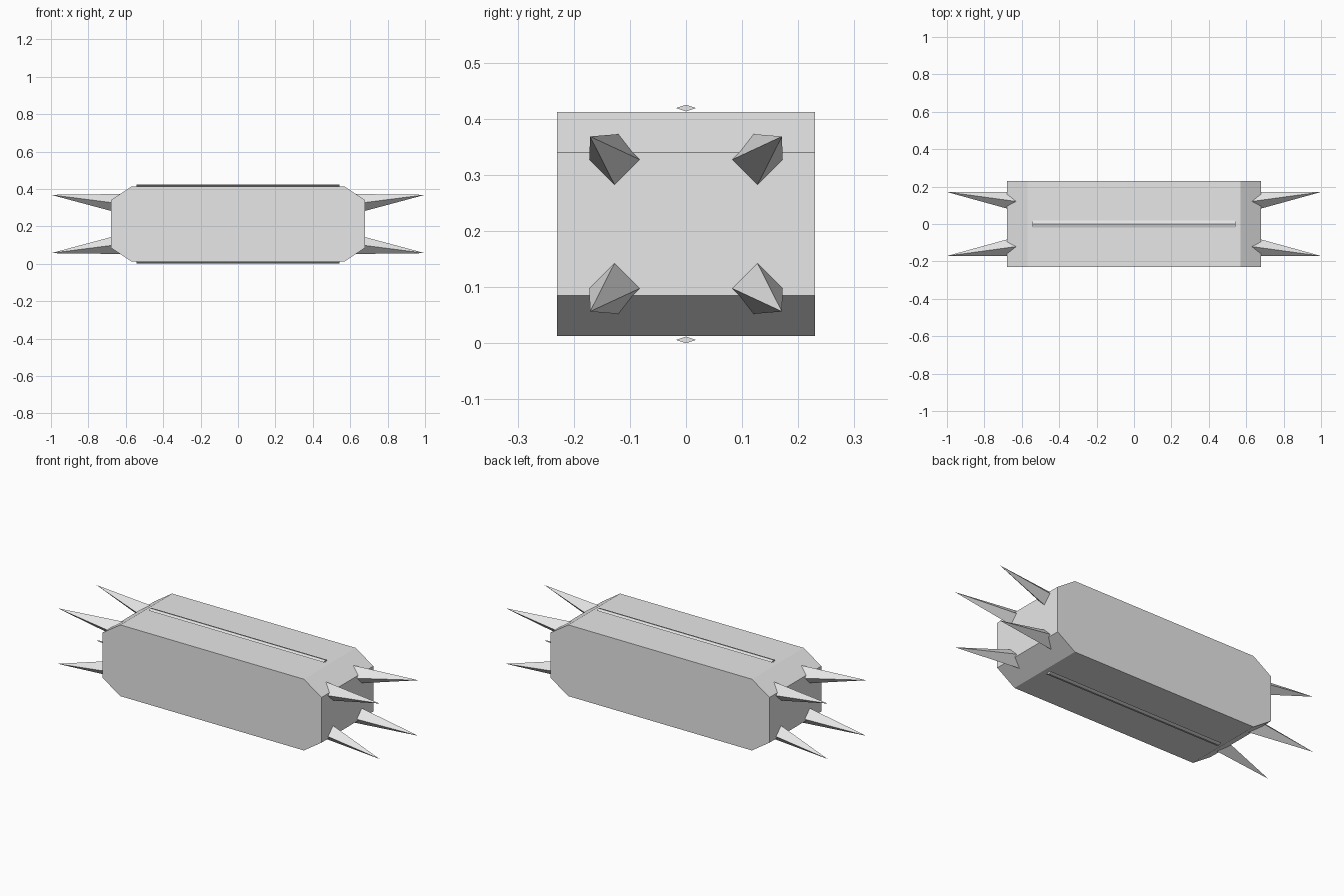
import bpy, bmesh

if "Cube" in bpy.data.objects:
    bpy.data.objects.remove(bpy.data.objects["Cube"])

grey = bpy.data.materials.new("light grey")
grey.diffuse_color = (0.8, 0.8, 0.8, 1)
grey.use_nodes = True
grey.node_tree.nodes["Principled BSDF"].inputs["Base Color"].default_value = grey.diffuse_color
MID_Z = 0.2125


def finish(name, bm):
    bmesh.ops.recalc_face_normals(bm, faces=bm.faces)
    mesh = bpy.data.meshes.new(name)
    bm.to_mesh(mesh)
    bm.free()
    mesh.materials.append(grey)
    obj = bpy.data.objects.new(name, mesh)
    bpy.context.collection.objects.link(obj)
    return obj


def prism(name, profile, axis, half):
    """Extrude a closed 3D profile symmetrically along an axis (0=x, 1=y)."""
    bm = bmesh.new()
    rings = []
    for s in (-1, 1):
        ring = []
        for p in profile:
            co = list(p)
            co[axis] = s * half
            ring.append(bm.verts.new(co))
        rings.append(ring)
        bm.faces.new(ring)
    n = len(profile)
    for i in range(n):
        j = (i + 1) % n
        bm.faces.new((rings[0][i], rings[0][j], rings[1][j], rings[1][i]))
    return finish(name, bm)


# Body: block with chamfered ends
outline = [(0.57, 0.2), (0.68, 0.127), (0.68, -0.127), (0.57, -0.2),
           (-0.57, -0.2), (-0.68, -0.127), (-0.68, 0.127), (-0.57, 0.2)]
prism("body", [(x, 0, MID_Z + z) for x, z in outline], 1, 0.23)

# Thin diamond-section strips along the top and bottom
for name, z in (("top_strip", 0.419), ("bottom_strip", 0.006)):
    prism(name, [(0, -0.018, z), (0, 0, z + 0.006), (0, 0.018, z), (0, 0, z - 0.006)], 0, 0.543)

# Four splayed four-sided spikes on each end
R = 0.0545
for sx, end in ((1, "right"), (-1, "left")):
    for sy, side in ((-1, "front"), (1, "back")):
        for sz, level in ((1, "upper"), (-1, "lower")):
            bm = bmesh.new()
            tip = bm.verts.new((sx * 1.0, sy * 0.171, MID_Z + sz * 0.156))
            base = [bm.verts.new((sx * 0.61, sy * 0.118 + dy * R, MID_Z + sz * 0.106 + dz * R))
                    for dy, dz in ((1, 0), (0, 1), (-1, 0), (0, -1))]
            bm.faces.new(base)
            for i in range(4):
                bm.faces.new((base[i], base[(i + 1) % 4], tip))
            finish(f"{end}_{side}_{level}_spike", bm)
